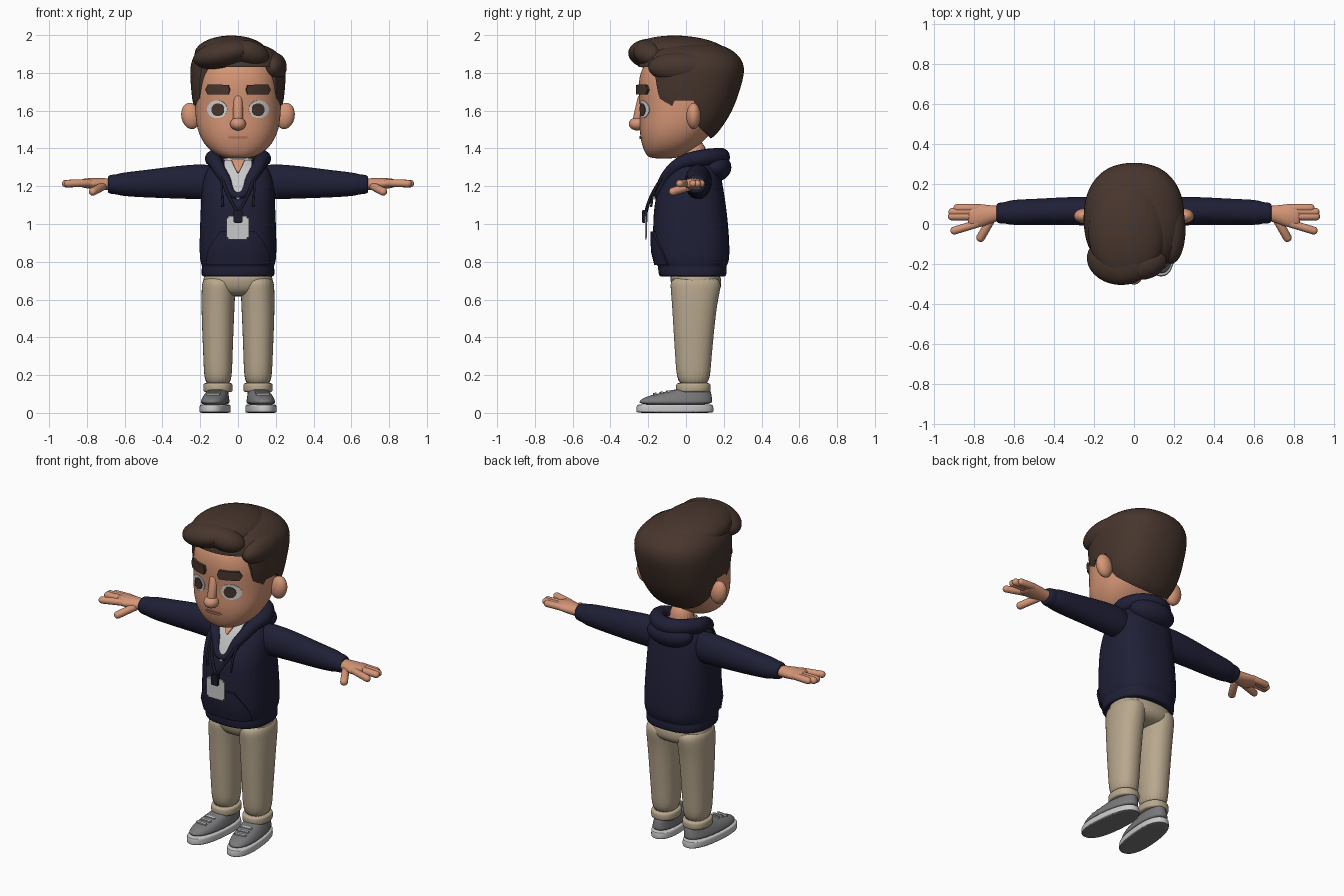
import bpy, bmesh, math
from mathutils import Vector, Euler

cube = bpy.data.objects.get("Cube")
if cube:
    bpy.data.objects.remove(cube, do_unlink=True)


def material(name, *rgb):
    m = bpy.data.materials.new(name)
    m.use_nodes = True
    m.diffuse_color = (*rgb, 1)
    m.node_tree.nodes["Principled BSDF"].inputs["Base Color"].default_value = (*rgb, 1)
    return m


SKIN = material("skin", .66, .3, .18)
LIP = material("lip", .5, .2, .12)
HAIR = material("dark_brown", .063, .036, .026)
NAVY = material("navy", .014, .014, .038)
KHAKI = material("khaki", .48, .39, .27)
GREY = material("shoe_grey", .19, .19, .2)
PALE = material("pale_grey", .58, .58, .58)
WHITE = material("eye_white", .65, .65, .65)
BLACK = material("strap_black", .01, .011, .02)
SIDES = (("left_", 1), ("right_", -1))


def finish(ob, *mats, angle=None):
    """Link, bake modifiers, shade and colour an object."""
    if ob.name not in bpy.context.scene.collection.objects:
        bpy.context.scene.collection.objects.link(ob)
    bpy.ops.object.select_all(action='DESELECT')
    ob.select_set(True)
    bpy.context.view_layer.objects.active = ob
    for m in mats:
        ob.data.materials.append(m)
    bpy.ops.object.convert(target='MESH')
    if angle:
        bpy.ops.object.shade_smooth_by_angle(angle=math.radians(angle))
    else:
        bpy.ops.object.shade_smooth()
    return ob


def to_object(name, bm):
    bmesh.ops.recalc_face_normals(bm, faces=bm.faces[:])
    me = bpy.data.meshes.new(name)
    bm.to_mesh(me)
    bm.free()
    return bpy.data.objects.new(name, me)


def loft(name, mat, rings, axis='z', power=2.0, side=1, cutter=None, under=None, turn=0):
    """Rings are (position, centre, half width, low, high) along z or x."""
    bm, n, loops = bmesh.new(), 24, []
    for t, c, r, lo, hi in rings:
        loop = []
        for i in range(n):
            a = 2 * math.pi * i / n
            u, v = (math.copysign(abs(f) ** (2 / power), f) for f in (math.cos(a), math.sin(a)))
            p, q = c + r * u, (lo + hi) / 2 + (hi - lo) / 2 * v
            co = Vector((p, q, t) if axis == 'z' else (t, p, q))
            co.rotate(Euler((0, 0, turn)))
            co.x *= side
            loop.append(bm.verts.new(co))
        loops.append(loop)
    for a, b in zip(loops, loops[1:]):
        for i in range(n):
            j = (i + 1) % n
            bm.faces.new((a[i], a[j], b[j], b[i]))
    bm.faces.new(loops[0])
    bm.faces.new(loops[-1])
    bmesh.ops.recalc_face_normals(bm, faces=bm.faces[:])
    if under:
        for f in bm.faces:
            f.material_index = int(f.normal.z < -.7)
    ob = to_object(name, bm)
    ob.modifiers.new("smooth", 'SUBSURF').levels = 2
    if cutter:
        ob.modifiers.new("cut", 'BOOLEAN').object = cutter
    return finish(ob, mat, *([under] if under else []), angle=40 if cutter or under else None)


def ball(name, mat, loc, size, rot=(0, 0, 0)):
    bm = bmesh.new()
    bmesh.ops.create_uvsphere(bm, u_segments=32, v_segments=20, radius=1)
    for v in bm.verts:
        v.co = Vector(s * c for s, c in zip(size, v.co))
        v.co.rotate(Euler([math.radians(r) for r in rot]))
        v.co += Vector(loc)
    return finish(to_object(name, bm), mat)


def capsule(name, mat, a, b, r):
    a, b = Vector(a), Vector(b)
    bm = bmesh.new()
    bmesh.ops.create_uvsphere(bm, u_segments=16, v_segments=11, radius=r)
    spin = (b - a).to_track_quat('Z', 'Y')
    for v in bm.verts:
        if v.co.z > 0:
            v.co.z += (b - a).length
        v.co = spin @ v.co + a
    return finish(to_object(name, bm), mat)


def box(name, mat, loc, size, rot=(0, 0, 0)):
    bm = bmesh.new()
    bmesh.ops.create_cube(bm, size=1)
    bmesh.ops.bevel(bm, geom=bm.edges[:], offset=.08, segments=2, affect='EDGES')
    for v in bm.verts:
        v.co = Vector(s * c for s, c in zip(size, v.co))
        v.co.rotate(Euler([math.radians(r) for r in rot]))
        v.co += Vector(loc)
    return finish(to_object(name, bm), mat, angle=30)


def tube(name, mat, points, depth, cyclic=False):
    """Points are (x, y, z, radius factor)."""
    cu = bpy.data.curves.new(name, 'CURVE')
    cu.dimensions, cu.bevel_depth, cu.bevel_resolution, cu.use_fill_caps = '3D', depth, 5, True
    sp = cu.splines.new('BEZIER')
    sp.bezier_points.add(len(points) - 1)
    sp.use_cyclic_u = cyclic
    for p, (x, y, z, r) in zip(sp.bezier_points, points):
        p.co, p.radius = (x, y, z), r
        p.handle_left_type = p.handle_right_type = 'AUTO'
    return finish(bpy.data.objects.new(name, cu), mat)


def patch(name, mat, target, rows, lift, side=1):
    """Thin plate laid on the front of target; rows are (z, x start, x end)."""
    bpy.context.view_layer.update()
    bm, n, grid = bmesh.new(), 12, []
    for z, x0, x1 in rows:
        line = []
        for i in range(n + 1):
            x = side * (x0 + (x1 - x0) * i / n)
            hit, loc, _, _ = target.ray_cast((x, -2, z), (0, 1, 0))
            line.append(bm.verts.new((x, (loc.y if hit else -.05) - lift / 2, z)))
        grid.append(line)
    for a, b in zip(grid, grid[1:]):
        for i in range(n):
            bm.faces.new((a[i], a[i + 1], b[i + 1], b[i]))
    ob = to_object(name, bm)
    mod = ob.modifiers.new("thick", 'SOLIDIFY')
    mod.thickness, mod.offset = lift, 0
    return finish(ob, mat, angle=40)


def disc(x, z, rx, rz):
    angles = [math.radians(a) for a in range(-85, 86, 17)]
    return [(z + rz * math.sin(a), x - rx * math.cos(a), x + rx * math.cos(a)) for a in angles]


# Head, neck and face
head = loft("head", SKIN, [
    (1.345, 0, .06, -.19, -.05), (1.37, 0, .125, -.215, 0), (1.42, 0, .182, -.236, .08),
    (1.5, 0, .22, -.25, .15), (1.6, 0, .23, -.243, .2), (1.7, 0, .23, -.255, .22),
    (1.8, 0, .222, -.25, .22), (1.88, 0, .18, -.2, .18), (1.91, 0, .1, -.1, .1)], power=2.3)
loft("neck", SKIN, [(1.24, 0, .075, -.035, .115), (1.46, 0, .075, -.035, .115)])
capsule("nose_bridge", SKIN, (0, -.232, 1.66), (0, -.258, 1.545), .026)
ball("nose_tip", SKIN, (0, -.258, 1.53), (.042, .045, .035))
patch("mouth", LIP, head, [(1.45, -.035, .035), (1.458, -.055, .055), (1.466, -.045, .045)], .006)
for label, s in SIDES:
    patch(label + "eye", WHITE, head, disc(.11, 1.607, .053, .047), .005, s)
    patch(label + "iris", HAIR, head, disc(.106, 1.605, .033, .034), .009, s)
    patch(label + "eyebrow", HAIR, head, [(1.685, .05, .155), (1.71, .042, .168), (1.737, .05, .155)], .018, s)
    ball(label + "ear", SKIN, (s * .25, .04, 1.572), (.05, .038, .07), (0, s * 10, 0))

# Hair: a cap trimmed along the hairline, then swept volumes
bm = bmesh.new()
hairline = [(-.6, 1.83), (-.17, 1.83), (-.15, 1.7), (-.125, 1.615), (-.075, 1.62), (-.06, 1.655),
            (.04, 1.655), (.06, 1.6), (.05, 1.53), (.13, 1.455), (.13, 1.3), (-.6, 1.3)]
face = bm.faces.new([bm.verts.new((-.5, y, z)) for y, z in hairline])
new = bmesh.ops.extrude_face_region(bm, geom=[face])["geom"]
bmesh.ops.translate(bm, vec=(1, 0, 0), verts=[g for g in new if isinstance(g, bmesh.types.BMVert)])
cutter = to_object("hairline_cutter", bm)
bpy.context.scene.collection.objects.link(cutter)
cutter.hide_render = True
loft("hair_cap", HAIR, [
    (1.44, 0, .11, .02, .13), (1.5, 0, .19, -.08, .185), (1.6, 0, .238, -.22, .25),
    (1.7, 0, .25, -.25, .285), (1.8, 0, .257, -.255, .315), (1.87, 0, .25, -.255, .305),
    (1.93, -.01, .2, -.2, .24), (1.96, -.02, .12, -.12, .15)], power=2.3, cutter=cutter)
bpy.data.objects.remove(cutter, do_unlink=True)
ball("hair_top_sweep", HAIR, (-.035, -.03, 1.9), (.195, .265, .097), (-3, 0, 0))
ball("hair_quiff", HAIR, (-.075, -.18, 1.9), (.165, .125, .075), (0, -12, -8))
ball("hair_front_lock", HAIR, (.06, -.2, 1.905), (.11, .075, .065), (0, 15, 20))
ball("hair_side_volume", HAIR, (.185, -.03, 1.83), (.073, .17, .08))

# Hooded top
torso = loft("hoodie_body", NAVY, [
    (.72, 0, .185, -.135, .205), (.725, 0, .195, -.145, .215), (.765, 0, .195, -.15, .218),
    (.775, 0, .189, -.147, .212), (.8, 0, .204, -.17, .232), (.9, 0, .206, -.177, .232),
    (1.05, 0, .2, -.175, .22), (1.15, 0, .196, -.162, .205), (1.24, 0, .19, -.115, .19),
    (1.3, 0, .165, -.08, .175), (1.35, 0, .1, -.04, .14)], power=2.5)
patch("front_pocket", NAVY, torso, [
    (.785, -.165, .165), (.85, -.16, .16), (.9, -.135, .135), (.94, -.105, .105), (.96, -.09, .09)], .014)
tube("hood_rim", NAVY, [
    (0, -.15, 1.15, .5), (.075, -.105, 1.25, .8), (.118, -.02, 1.325, 1), (.125, .09, 1.35, 1.2),
    (0, .185, 1.355, 1.3), (-.125, .09, 1.35, 1.2), (-.118, -.02, 1.325, 1),
    (-.075, -.105, 1.25, .8)], .037, True)
ball("hood_bag", NAVY, (0, .155, 1.3), (.145, .085, .075))
for label, s in SIDES:
    loft(label + "sleeve", NAVY, [
        (.1, .06, .07, 1.13, 1.31), (.2, .065, .074, 1.13, 1.32), (.35, .065, .07, 1.135, 1.305),
        (.5, .06, .066, 1.14, 1.285), (.62, .058, .064, 1.148, 1.272), (.645, .056, .053, 1.158, 1.262),
        (.66, .055, .055, 1.156, 1.263), (.685, .055, .05, 1.163, 1.257), (.69, .055, .04, 1.17, 1.25)],
        axis='x', side=s)

# Shirt and open collar
loft("shirt_collar", PALE, [(1.25, 0, .09, -.05, .13), (1.345, 0, .085, -.046, .125), (1.35, 0, .08, -.04, .12)])
patch("shirt_front", PALE, torso, [
    (1.13, -.006, .006), (1.2, -.04, .04), (1.27, -.066, .066), (1.3, -.07, .07), (1.335, -.07, .07)], .01)
patch("open_neck", SKIN, torso, [(1.27, -.004, .004), (1.3, -.02, .02), (1.335, -.035, .035)], .018)

# Lanyard, badge and drawstrings
for label, s in SIDES:
    tube(label + "lanyard", BLACK, [
        (s * .085, -.085, 1.3, 1), (s * .07, -.155, 1.2, 1), (s * .035, -.195, 1.12, 1), (0, -.213, 1.06, 1)], .009)
    tube(label + "drawstring", NAVY, [
        (s * .09, -.125, 1.25, 1), (s * .085, -.17, 1.17, 1), (s * .08, -.185, 1.09, 1)], .006)
box("badge_clip", BLACK, (0, -.218, 1.04), (.045, .03, .07))
box("badge", PALE, (-.002, -.212, .98), (.12, .01, .125))

# Hands
for label, s in SIDES:
    loft(label + "palm", SKIN, [
        (.65, .055, .036, 1.18, 1.24), (.71, .05, .042, 1.178, 1.243), (.76, .042, .058, 1.182, 1.245),
        (.81, .04, .062, 1.19, 1.242), (.835, .042, .05, 1.195, 1.235)], axis='x', side=s)
    for finger, y0, y1, tip in (("little_finger", .08, .08, .885), ("ring_finger", .062, .06, .91),
                                ("middle_finger", .038, .038, .912), ("index_finger", 0, -.033, .9)):
        capsule(label + finger, SKIN, (s * .79, y0, 1.217), (s * tip, y1, 1.214), .02)
    capsule(label + "thumb", SKIN, (s * .715, .025, 1.2), (s * .768, -.068, 1.172), .022)

# Trousers
loft("trouser_seat", KHAKI, [
    (.615, 0, .1, -.03, .14), (.65, 0, .17, -.07, .185), (.69, 0, .186, -.083, .19), (.76, 0, .186, -.09, .18)], power=2.4)
for label, s in SIDES:
    loft(label + "trouser_leg", KHAKI, [
        (.13, .106, .072, -.045, .125), (.25, .106, .076, -.055, .132), (.42, .107, .083, -.066, .148),
        (.58, .106, .089, -.075, .165), (.66, .103, .09, -.083, .186), (.73, .1, .088, -.085, .185)], power=2.2, side=s)
    loft(label + "trouser_cuff", KHAKI, [
        (.108, .106, .07, -.045, .122), (.114, .106, .079, -.054, .132), (.153, .106, .079, -.054, .132),
        (.16, .106, .07, -.045, .122)], power=2.2, side=s)

# Shoes, toes turned slightly outward
for label, s in SIDES:
    loft(label + "sole", PALE, [
        (0, .115, .076, -.27, .13), (.002, .115, .08, -.278, .137), (.042, .115, .079, -.276, .135),
        (.046, .115, .074, -.268, .128)], power=2.4, side=s, under=GREY, turn=.1)
    loft(label + "shoe_upper", GREY, [
        (.04, .115, .075, -.268, .13), (.065, .115, .073, -.262, .13), (.088, .113, .066, -.225, .127),
        (.107, .111, .058, -.135, .123), (.13, .108, .05, -.06, .115)], power=2.3, side=s, turn=.1)
    for i in range(3):
        box(f"{label}lace_{i + 1}", PALE, (s * (.131 - i * .004), -.165 + i * .035, .101 + i * .006),
            (.07, .014, .01), (10, 0, s * 6))
